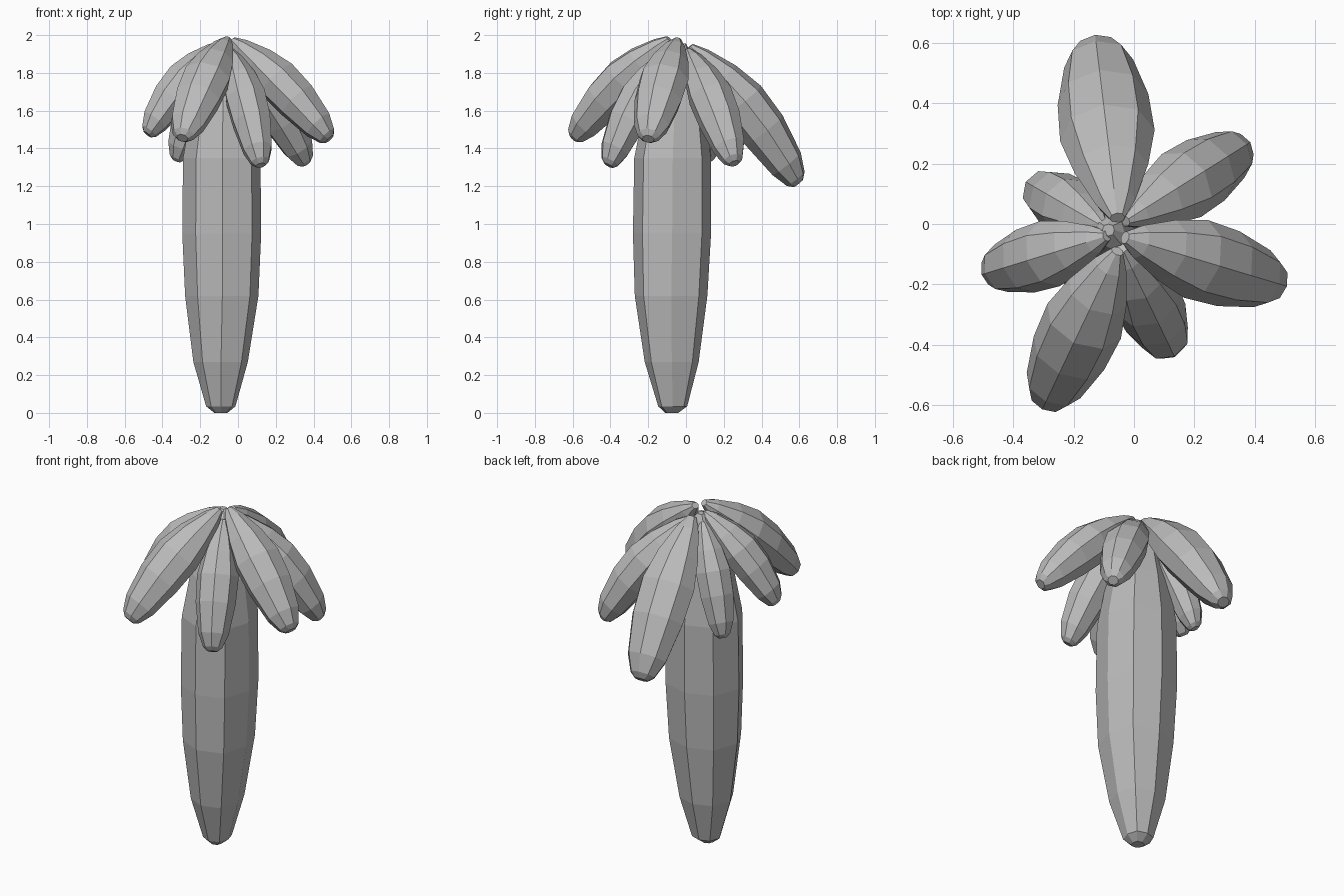
import bpy, bmesh, math
from mathutils import Vector

if "Cube" in bpy.data.objects:
    bpy.data.objects.remove(bpy.data.objects["Cube"])

mat = bpy.data.materials.new("plain grey")
mat.diffuse_color = (0.5, 0.5, 0.5, 1)
mat.use_nodes = True
mat.node_tree.nodes["Principled BSDF"].inputs["Base Color"].default_value = mat.diffuse_color


def tube(name, rings, shape):
    """Closed flat-shaded skin; each ring is (centre, side axis, depth axis),
    shape holds the relative radius of each corner."""
    bm = bmesh.new()
    loops = []
    n = len(shape)
    for c, u, v in rings:
        loop = []
        for i, k in enumerate(shape):
            a = 2 * math.pi * i / n
            loop.append(bm.verts.new(c + (u * math.cos(a) + v * math.sin(a)) * k))
        loops.append(loop)
    for a, b in zip(loops, loops[1:]):
        for i in range(n):
            j = (i + 1) % n
            bm.faces.new((a[i], a[j], b[j], b[i]))
    bm.faces.new(loops[0])
    bm.faces.new(loops[-1])
    bmesh.ops.recalc_face_normals(bm, faces=bm.faces)
    me = bpy.data.meshes.new(name)
    bm.to_mesh(me)
    bm.free()
    me.materials.append(mat)
    ob = bpy.data.objects.new(name, me)
    bpy.context.collection.objects.link(ob)
    return ob


# root: z, radius, centre x, centre y
root = [(0.0, 0.035, -0.09, -0.075), (0.035, 0.078, -0.09, -0.07),
        (0.27, 0.145, -0.09, -0.075), (0.62, 0.195, -0.083, -0.078),
        (0.95, 0.21, -0.083, -0.073), (1.35, 0.206, -0.083, -0.07),
        (1.6, 0.165, -0.08, -0.06), (1.8, 0.10, -0.08, -0.04),
        (1.92, 0.05, -0.08, -0.03), (1.955, 0.02, -0.085, -0.02)]
tube("root", [(Vector((x, y, z)), Vector((r, 0, 0)), Vector((0, r, 0)))
              for z, r, x, y in root],
     (0.98, 1.06, 0.98, 1.02, 1.01, 0.95, 0.99, 1.06))

# leaf profile: position along the axis, relative radius
PROFILE = [(0.0, 0.16), (0.08, 0.42), (0.25, 0.78), (0.43, 1.0),
           (0.64, 0.96), (0.87, 0.73), (0.97, 0.46), (1.0, 0.24)]


def leaf(name, start, end, width, depth, bow):
    s, e = Vector(start), Vector(end)
    d = e - s
    side = Vector((0, 0, 1)).cross(d).normalized()
    out = d.cross(side).normalized()
    rings = []
    for t, r in PROFILE:
        c = s + d * t + out * bow * 4 * t * (1 - t)
        rings.append((c, side * width * r, out * depth * r))
    tube(name, rings, (1.0,) * 8)


# crown of drooping leaves: start, tip, half width, half depth, bow
leaf("leaf_back", (-0.055, 0.02, 1.94), (-0.125, 0.595, 1.215), 0.158, 0.132, 0.035)
leaf("leaf_back_right", (-0.03, 0.01, 1.92), (0.36, 0.255, 1.32), 0.123, 0.115, 0.03)
leaf("leaf_right", (-0.03, -0.045, 1.975), (0.485, -0.2, 1.45), 0.135, 0.118, 0.022)
leaf("leaf_front_right", (-0.04, -0.08, 1.92), (0.12, -0.41, 1.31), 0.113, 0.11, 0.03)
leaf("leaf_front_left", (-0.055, -0.09, 1.98), (-0.295, -0.595, 1.455), 0.135, 0.118, 0.025)
leaf("leaf_left", (-0.09, -0.04, 1.955), (-0.48, -0.16, 1.475), 0.113, 0.105, 0.03)
leaf("leaf_back_left", (-0.10, -0.01, 1.92), (-0.325, 0.12, 1.335), 0.1, 0.095, 0.025)
